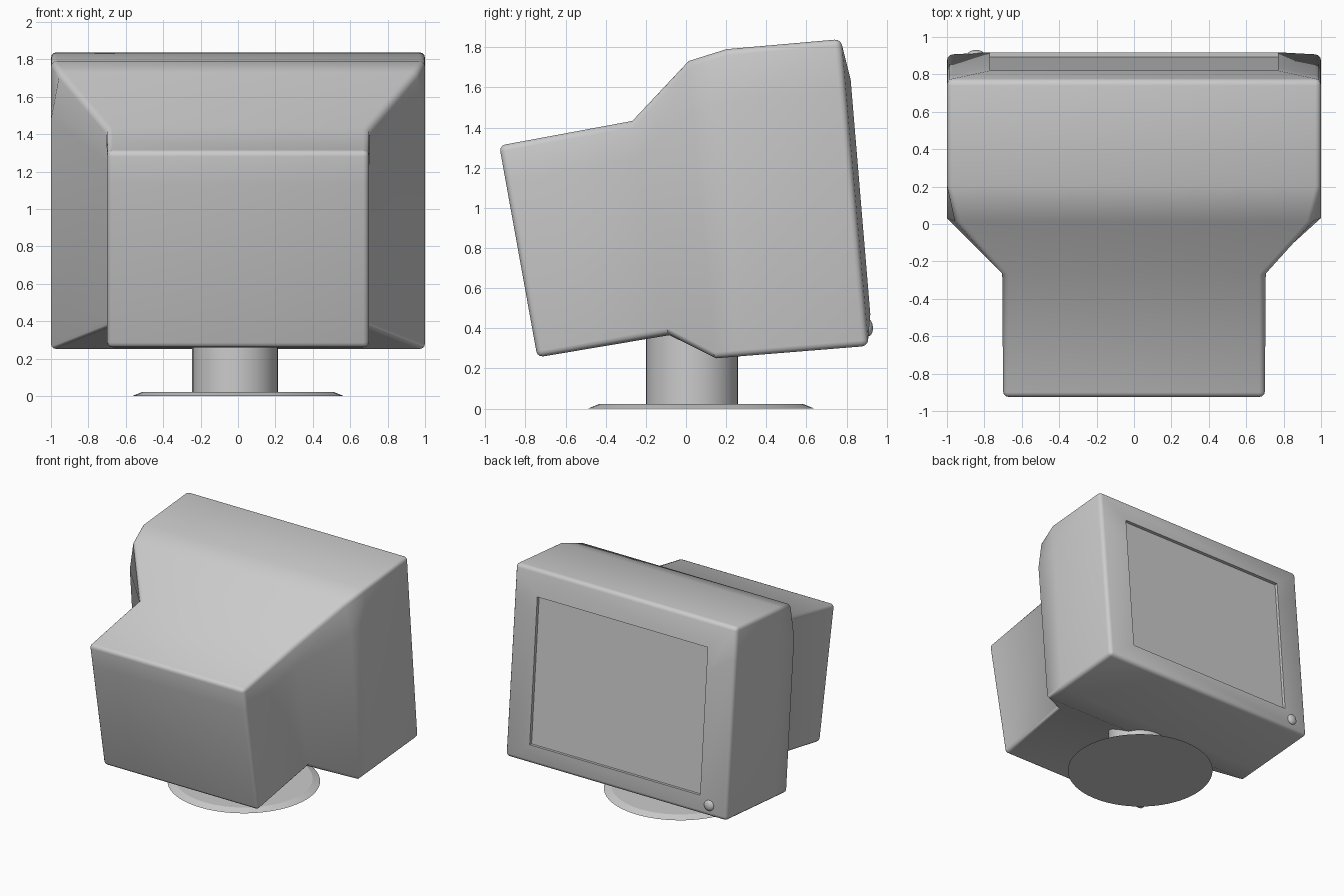
import bpy, bmesh, math
from mathutils import Vector

if "Cube" in bpy.data.objects:
    bpy.data.objects.remove(bpy.data.objects["Cube"])


def smooth(ob, deg):
    bpy.ops.object.select_all(action='DESELECT')
    ob.select_set(True)
    bpy.context.view_layer.objects.active = ob
    bpy.ops.object.shade_smooth_by_angle(angle=math.radians(deg))


def make(name, bm, deg):
    bmesh.ops.recalc_face_normals(bm, faces=bm.faces[:])
    me = bpy.data.meshes.new(name)
    bm.to_mesh(me)
    bm.free()
    ob = bpy.data.objects.new(name, me)
    bpy.context.collection.objects.link(ob)
    smooth(ob, deg)
    return ob


def section(bm, top, bot, wt, w):
    """Tilted six-point cross-section; top corners may be narrower."""
    t, b = Vector(top), Vector(bot)
    u = t.lerp(b, 0.17)
    pts = [(-wt, t), (-w, u), (-w, b), (w, b), (w, u), (wt, t)]
    return [bm.verts.new((x, p.x, p.y)) for x, p in pts]


# Monitor housing: lofted sections from rear box to bezel opening
bm = bmesh.new()
rings = [section(bm, *s) for s in (
    ((-0.93, 1.31), (-0.74, 0.255), 0.70, 0.70),
    ((-0.27, 1.43), (-0.09, 0.37), 0.70, 0.70),
    ((0.01, 1.73), (0.14, 0.25), 0.955, 1.0),
    ((0.20, 1.79), (0.31, 0.264), 1.0, 1.0),
    ((0.77, 1.84), (0.906, 0.312), 1.0, 1.0),
    ((0.82, 1.64), (0.918, 0.47), 0.77, 0.77))]
for a, b in zip(rings, rings[1:]):
    for i in range(6):
        j = (i + 1) % 6
        bm.faces.new((a[i], a[j], b[j], b[i]))
bm.faces.new(rings[0])
bm.faces.new(rings[-1])
bmesh.ops.recalc_face_normals(bm, faces=bm.faces[:])
bm.normal_update()
# Rounded outer edges
edges = [e for e in bm.edges if e.is_convex and e.calc_face_angle() > 0.9]
bmesh.ops.bevel(bm, geom=edges, offset=0.03, offset_type='OFFSET', segments=3,
                profile=0.5, affect='EDGES', clamp_overlap=True)
# Recessed screen
screen = [f for f in bm.faces if all(abs(abs(v.co.x) - 0.77) < 1e-3 and v.co.y > 0.5
                                     for v in f.verts) and f.calc_area() > 1]
res = bmesh.ops.extrude_discrete_faces(bm, faces=screen)
for f in res['faces']:
    f.normal_update()
    d = f.normal.copy() * 0.025
    for v in f.verts:
        v.co -= d
make("monitor_housing", bm, 50)

# Power button
bpy.ops.mesh.primitive_uv_sphere_add(segments=24, ring_count=12, radius=1,
                                     location=(-0.845, 0.905, 0.405),
                                     rotation=(math.radians(5), 0, 0))
button = bpy.context.object
button.name = "power_button"
button.scale = (0.045, 0.026, 0.045)
smooth(button, 60)

# Stand neck
bpy.ops.mesh.primitive_cylinder_add(vertices=32, radius=0.23, depth=0.43,
                                    location=(-0.015, 0.03, 0.235))
neck = bpy.context.object
neck.name = "stand_neck"
smooth(neck, 40)

# Round foot with sloped rim
bpy.ops.mesh.primitive_cone_add(vertices=64, radius1=0.565, radius2=0.51,
                                depth=0.022, location=(0, 0.075, 0.011))
foot = bpy.context.object
foot.name = "stand_foot"
smooth(foot, 15)
